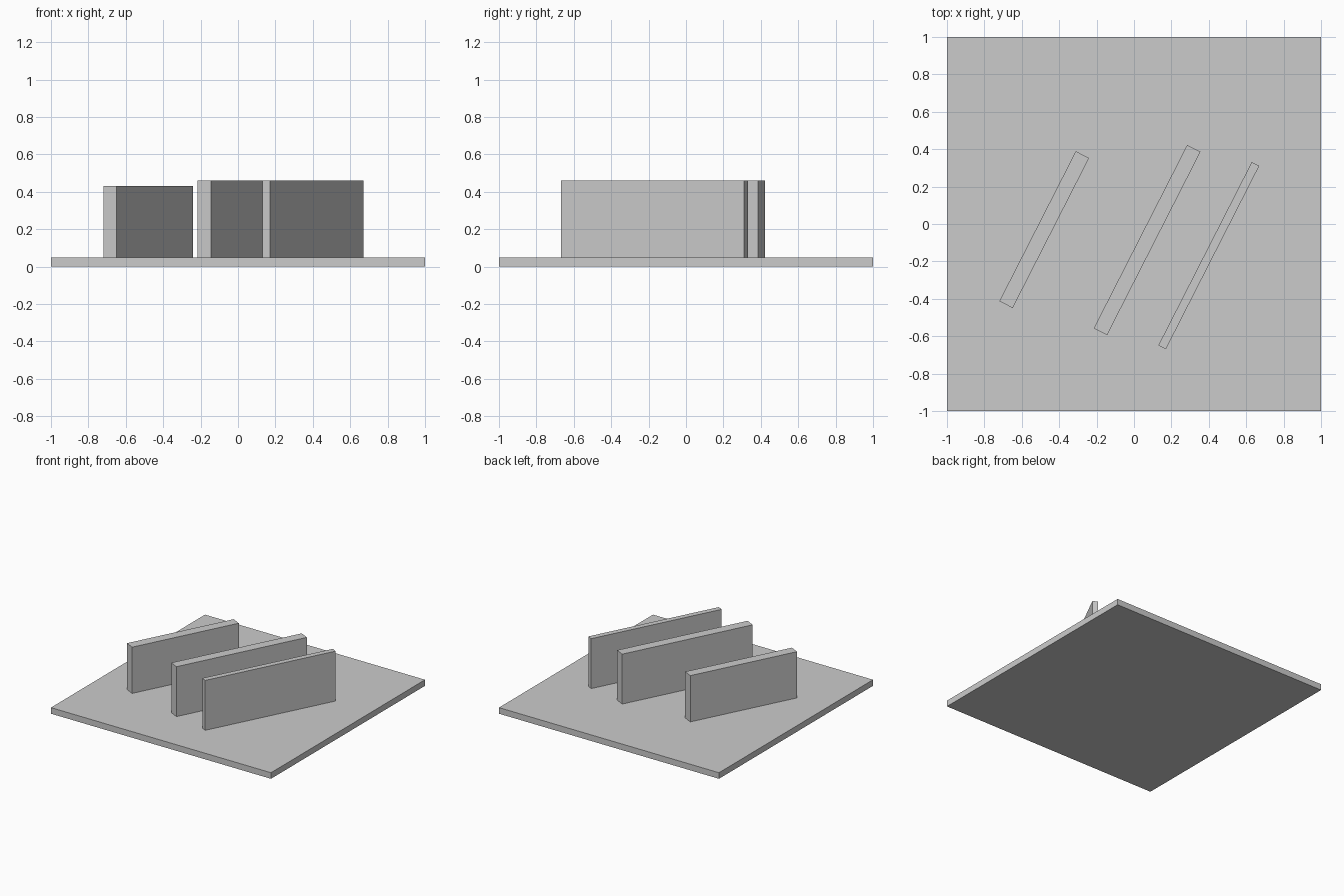
import bpy
import math

# Remove the default cube
cube = bpy.data.objects.get("Cube")
if cube:
    bpy.data.objects.remove(cube, do_unlink=True)

# Single flat grey
GREY = (0.6, 0.6, 0.6, 1.0)
grey = bpy.data.materials.new("plain_grey")
grey.use_nodes = True
grey.diffuse_color = GREY
for node in grey.node_tree.nodes:
    if node.type == 'BSDF_PRINCIPLED':
        node.inputs["Base Color"].default_value = GREY

BASE_TOP = 0.05
SLANT = math.radians(63)


def box(name, x, y, bottom, top, length, width, angle=0.0):
    """Box with its length along the given angle, standing from bottom to top."""
    bpy.ops.mesh.primitive_cube_add(size=1, location=(x, y, (bottom + top) / 2))
    obj = bpy.context.object
    obj.name = name
    obj.scale = (length, width, top - bottom)
    obj.rotation_euler.z = angle
    bpy.ops.object.transform_apply(location=False, rotation=False, scale=True)
    obj.data.materials.append(grey)
    return obj


# Square base slab
box("base_plate", 0, 0, 0, BASE_TOP, 2, 2)

# Three parallel slanted walls: name, x, y, top, length, thickness
walls = [
    ("right_wall", -0.48, -0.03, 0.43, 0.90, 0.08),
    ("middle_wall", 0.07, -0.086, 0.46, 1.10, 0.08),
    ("left_wall", 0.40, -0.169, 0.46, 1.10, 0.045),
]
for name, x, y, top, length, thickness in walls:
    box(name, x, y, BASE_TOP, top, length, thickness, SLANT)
